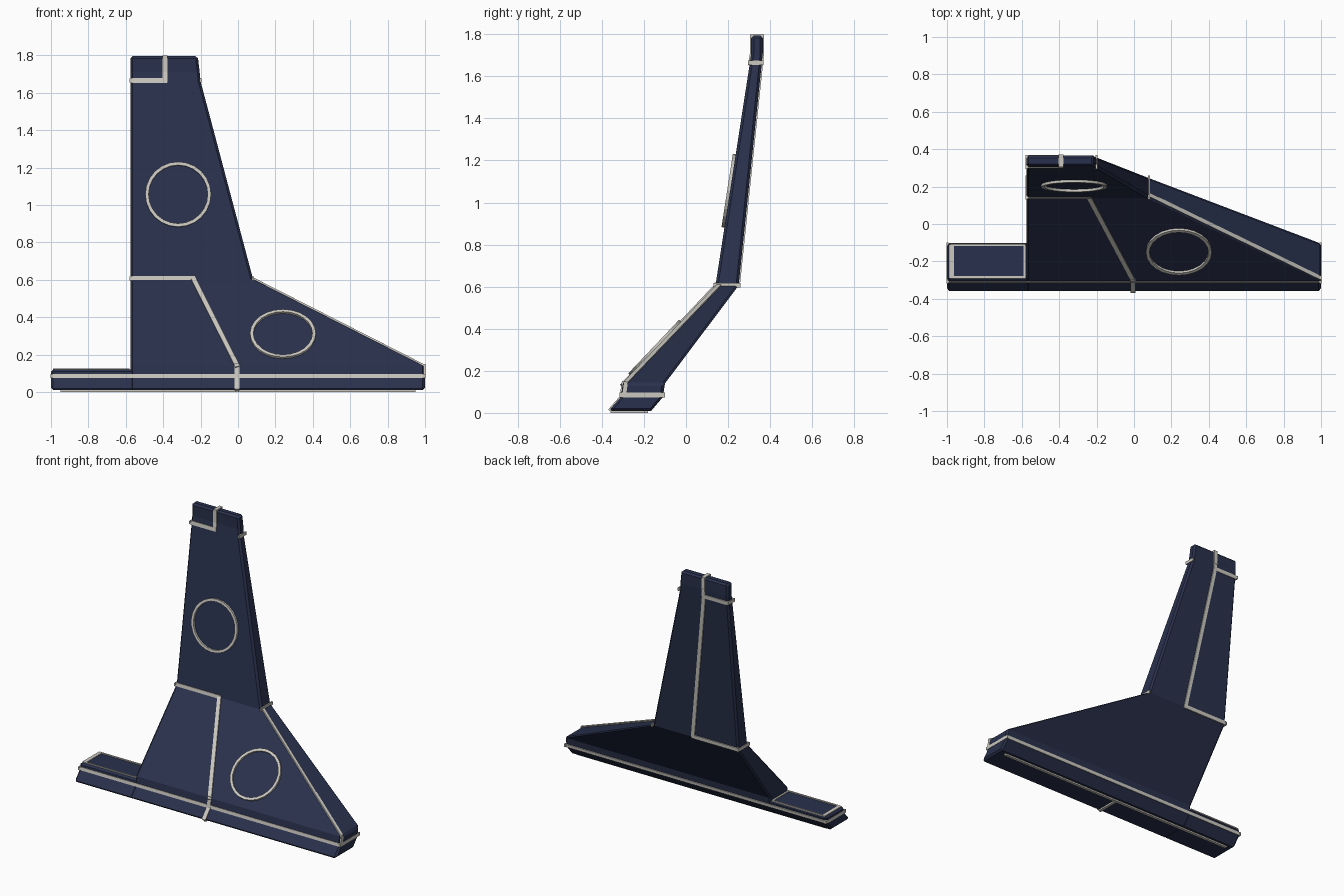
import bpy, bmesh, math
from mathutils import Vector, Matrix

if "Cube" in bpy.data.objects:
    bpy.data.objects.remove(bpy.data.objects["Cube"])


def material(name, rgb):
    m = bpy.data.materials.new(name)
    m.diffuse_color = (*rgb, 1)
    m.use_nodes = True
    m.node_tree.nodes["Principled BSDF"].inputs["Base Color"].default_value = m.diffuse_color
    return m


NAVY = material("navy", (0.022, 0.03, 0.072))
CREAM = material("cream", (0.60, 0.58, 0.53))

# Side profile: z, front y, back y, right x
PROFILE = [(0.01, -0.367, -0.165, 1.0), (0.075, -0.31, -0.11, 1.0), (0.14, -0.30, -0.10, 1.0),
           (0.605, 0.14, 0.25, 0.08), (1.66, 0.303, 0.36, -0.20),
           (1.71, 0.31, 0.365, -0.205), (1.795, 0.31, 0.365, -0.215)]
LEFT = -0.575


def sample(z, col):
    """Value and slope of a profile column at height z."""
    for a, b in zip(PROFILE, PROFILE[1:]):
        if z <= b[0] or b is PROFILE[-1]:
            s = (b[col] - a[col]) / (b[0] - a[0])
            return a[col] + s * (z - a[0]), s


def finish(name, bm, mat):
    bmesh.ops.recalc_face_normals(bm, faces=bm.faces)
    me = bpy.data.meshes.new(name)
    bm.to_mesh(me)
    bm.free()
    me.materials.append(mat)
    ob = bpy.data.objects.new(name, me)
    bpy.context.collection.objects.link(ob)
    return ob


def loft(name, sections, bevel):
    """Stack of rectangles (z, x0, x1, y0, y1) joined into a solid."""
    bm = bmesh.new()
    rings = [[bm.verts.new(p) for p in ((x0, y0, z), (x1, y0, z), (x1, y1, z), (x0, y1, z))]
             for z, x0, x1, y0, y1 in sections]
    for a, b in zip(rings, rings[1:]):
        for i in range(4):
            j = (i + 1) % 4
            bm.faces.new((a[i], a[j], b[j], b[i]))
    bm.faces.new(rings[0])
    bm.faces.new(rings[-1])
    ob = finish(name, bm, NAVY)
    mod = ob.modifiers.new("chamfer", "BEVEL")
    mod.width, mod.segments, mod.angle_limit = bevel, 1, math.radians(50)
    return ob


def add_bar(bm, a, b, normal, w, t):
    a, b, n = Vector(a), Vector(b), Vector(normal).normalized()
    d = (b - a).normalized()
    side = n.cross(d).normalized()
    n = d.cross(side)
    rot = Matrix((d, side, n)).transposed().to_4x4()
    size = Matrix.Diagonal(((b - a).length + w * 0.8, w, t, 1))
    bmesh.ops.create_cube(bm, size=1, matrix=Matrix.Translation((a + b) / 2) @ rot @ size)


def bars(name, segments, w=0.024, t=0.012):
    bm = bmesh.new()
    for a, b, n in segments:
        add_bar(bm, a, b, n, w, t)
    return finish(name, bm, CREAM)


def face_path(points, back=False):
    """Segments following (x, z) points on the front or back skin."""
    col, out = (2, 1) if back else (1, -1)
    segs = []
    for (x0, z0), (x1, z1) in zip(points, points[1:]):
        slope = sample((z0 + z1) / 2, col)[1]
        segs.append(((x0, sample(z0, col)[0], z0), (x1, sample(z1, col)[0], z1),
                     (0, out, -out * slope)))
    return segs


def cross(z, x, nx):
    """Segment running front to back across a side."""
    return ((x, sample(z, 1)[0], z), (x, sample(z, 2)[0], z), (nx, 0, 0))


# Main fin and foot extension
loft("fin_body", [(z, LEFT, x, yf, yb) for z, yf, yb, x in PROFILE], 0.012)
foot = [(z, -1.0, -0.555, yf, yb) for z, yf, yb, _ in PROFILE[:2]]
foot.append((0.12, -1.0, -0.555, sample(0.12, 1)[0], sample(0.12, 2)[0]))
loft("foot_extension", foot, 0.012)

# Trim band round the foot
Z = 0.085
bars("foot_band", face_path([(-0.988, Z), (0.988, Z)]) + face_path([(-0.988, Z), (0.988, Z)], True)
     + [cross(Z, 0.997, 1), cross(Z, -0.997, -1)], 0.022, 0.01)

# Trim lines on front and back
bars("front_lower_trim", face_path([(-0.005, 0.02), (-0.005, 0.075), (-0.005, 0.14),
                                    (-0.24, 0.607), (LEFT + 0.01, 0.607)]), 0.026)
for side, back in (("front", False), ("back", True)):
    bars(side + "_upper_trim", face_path([(LEFT + 0.01, 1.665), (-0.39, 1.665),
                                          (-0.39, 1.71), (-0.39, 1.788)], back), 0.026)
bars("back_centre_trim", face_path([(-0.39, 1.655), (-0.23, 0.61), (LEFT + 0.01, 0.61)], True), 0.026)
bars("top_cap_trim", [((-0.39, 0.315, 1.795), (-0.39, 0.36, 1.795), (0, 0, 1))], 0.026, 0.01)

# Trim across the narrow sides
bars("side_trim", [cross(0.607, LEFT, -1), cross(1.665, LEFT, -1),
                   cross(0.607, 0.08, 1), cross(1.665, -0.20, 1)], 0.022, 0.01)
bars("slope_edge_trim", [((0.085, 0.155, 0.605), (0.99, -0.285, 0.145), (0.45, 0, 0.9)),
                         ((0.997, -0.287, 0.14), (0.997, -0.295, 0.085), (1, 0, 0))], 0.02, 0.01)

# Frame on top of the foot extension
T = 0.121
bars("foot_panel_frame", [((-0.975, -0.285, T), (-0.585, -0.285, T), (0, 0, 1)),
                          ((-0.975, -0.112, T), (-0.585, -0.112, T), (0, 0, 1)),
                          ((-0.585, -0.285, T), (-0.585, -0.112, T), (0, 0, 1))], 0.012, 0.008)
bars("foot_panel_end", [((-0.975, -0.277, T), (-0.975, -0.12, T), (0, 0, 1))], 0.026, 0.008)

# Lines under the foot
bars("underside_trim", [((-0.94, -0.19, 0.007), (0.94, -0.19, 0.007), (0, 0, -1)),
                        ((-0.005, -0.35, 0.007), (-0.005, -0.19, 0.007), (0, 0, -1))], 0.02, 0.014)


# Raised rings on the front skin
def ring(name, x, z, radius=0.176, width=0.018, depth=0.014, sides=24):
    y, slope = sample(z, 1)
    n = Vector((0, -1, slope)).normalized()
    up = Vector((0, slope, 1)).normalized()
    c = Vector((x, y, z))
    bm = bmesh.new()
    loops = []
    for i in range(sides):
        a = math.tau * i / sides
        d = Vector((1, 0, 0)) * math.cos(a) + up * math.sin(a)
        loops.append([bm.verts.new(c + d * r + n * h) for r, h in
                      ((radius, -0.004), (radius, depth), (radius - width, depth), (radius - width, -0.004))])
    for i in range(sides):
        p, q = loops[i], loops[(i + 1) % sides]
        for k in range(4):
            m = (k + 1) % 4
            bm.faces.new((p[k], p[m], q[m], q[k]))
    finish(name, bm, CREAM)


ring("upper_ring", -0.32, 1.055)
ring("lower_ring", 0.24, 0.305)
